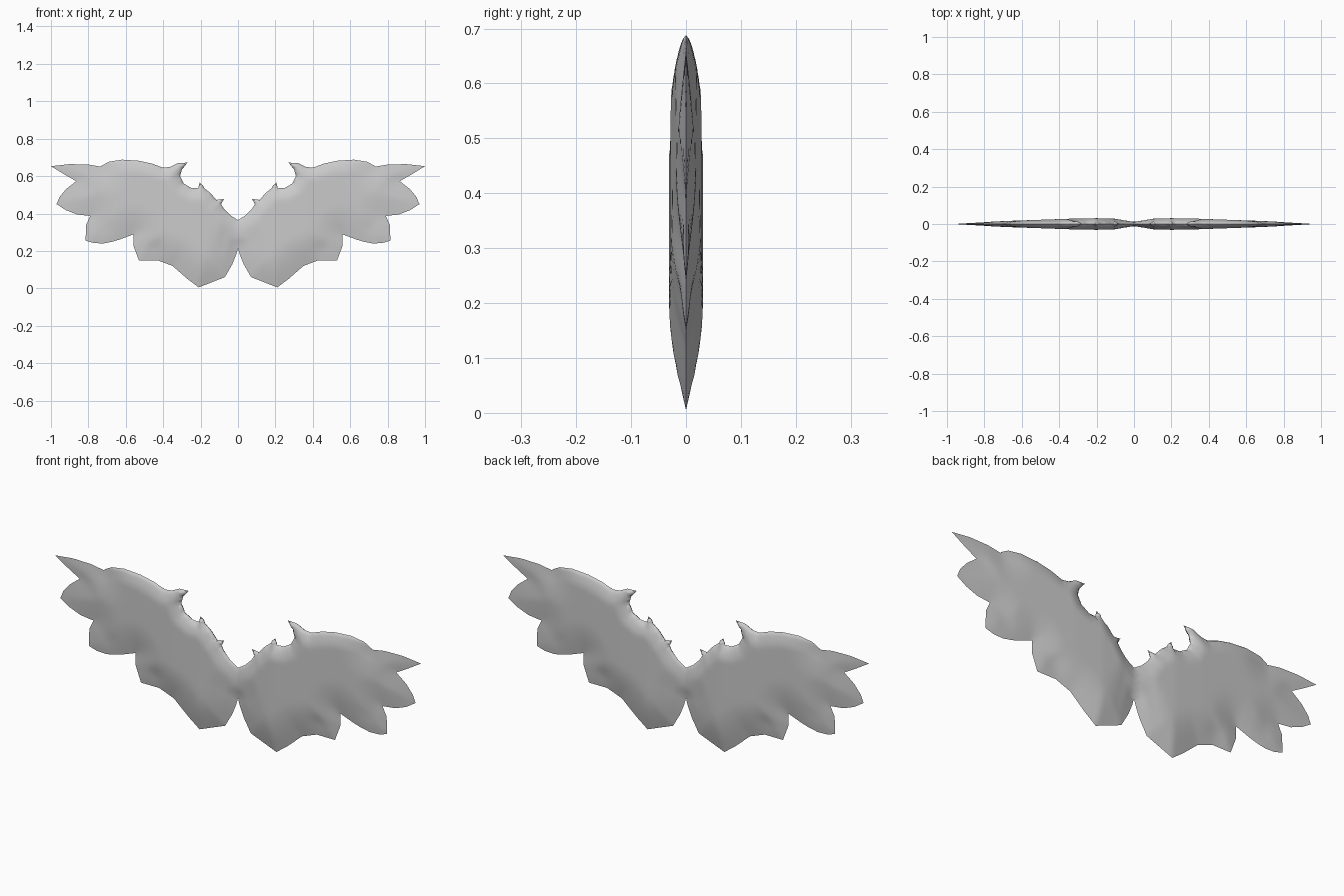
import bpy, math
from mathutils import Vector as V
from mathutils.geometry import delaunay_2d_cdt, intersect_point_line

if "Cube" in bpy.data.objects:
    bpy.data.objects.remove(bpy.data.objects["Cube"])

# Leading edge: centre, three hooked thorns, arched crest
LEADING = [(0, .365), (.04, .39), (.075, .425), (.09, .45), (.075, .478), (.115, .473),
           (.15, .512), (.18, .535), (.187, .55), (.205, .565), (.213, .535), (.25, .537), (.29, .56), (.31, .60),
           (.30, .635), (.27, .672), (.32, .67), (.36, .65), (.40, .645), (.46, .667),
           (.53, .682), (.62, .688), (.69, .677), (.73, .655)]
# Trailing edge: feather tips from the outermost down to the root
TRAILING = [(.73, .65), (.80, .662), (.90, .664), (1, .653), (.93, .61), (.865, .573), (.92, .53),
            (.955, .487), (.97, .45), (.92, .418), (.86, .395), (.79, .387), (.812, .34),
            (.815, .255), (.77, .242), (.72, .24), (.67, .25), (.63, .262), (.56, .288), (.56, .23),
            (.53, .15), (.43, .15), (.35, .12), (.27, .05), (.21, .005), (.07, .06),
            (.03, .13), (.01, .18), (0, .215)]
STEP = .02


def resample(points):
    out = []
    for a, b in zip(points, points[1:]):
        a, b = V(a), V(b)
        n = max(1, math.ceil((b - a).length / STEP))
        out += [a.lerp(b, i / n) for i in range(n)]
    return out


def edge_distance(p, line):
    best = 9
    for a, b in zip(line, line[1:]):
        q, t = intersect_point_line(p, V(a), V(b))
        t = min(1, max(0, t))
        best = min(best, (p - V(a).lerp(V(b), t)).length)
    return best


def inside(p, poly):
    hit = False
    for a, b in zip(poly, poly[1:] + poly[:1]):
        if (a[1] > p.y) != (b[1] > p.y):
            if p.x < a[0] + (p.y - a[1]) / (b[1] - a[1]) * (b[0] - a[0]):
                hit = not hit
    return hit


def interpolate(x, table):
    for (x0, y0), (x1, y1) in zip(table, table[1:]):
        if x <= x1:
            return y0 + (y1 - y0) * (x - x0) / (x1 - x0)
    return table[-1][1]


BODY = [(0, .012), (.04, .019), (.10, .028), (.20, .031), (.35, .028), (.60, .019),
        (.75, .014), (.90, .008), (1, .003)]
DENTS = [(.72, .32, .05), (.46, .20, .05)]


def half_thickness(p):
    # blunt leading edge, long knife-like taper toward the feather tips
    lead = min(1, edge_distance(p, LEADING) / .06) ** .5
    trail = math.sin(min(1, edge_distance(p, TRAILING) / .17) * math.pi / 2)
    if p.x < .1:
        short = min(1, edge_distance(p, TRAILING) / .06)
        trail = short + (trail - short) * p.x / .1
    t = interpolate(p.x, BODY) * lead * trail
    for x, z, r in DENTS:
        t *= 1 - .4 * math.exp(-((p.x - x) ** 2 + (p.y - z) ** 2) / r ** 2)
    return t


# Plan of one wing: boundary, blunt rim row and interior points
outline = LEADING + TRAILING
rim = resample(outline + [outline[0]])
count = len(rim)
points = list(rim)
lead_rim = resample(LEADING)
for a, b in zip(lead_rim, lead_rim[1:]):
    d = (b - a).normalized()
    for off in (.006, .014):
        p = (a + b) / 2 + V((d.y, -d.x)) * off
        if p.x > .004 and inside(p, outline) and edge_distance(p, LEADING) > off * .8:
            points.append(p)
for i in range(1, 50):
    for j in range(0, 40):
        p = V((i * STEP + (j % 2) * STEP / 2, j * STEP * .87))
        if (inside(p, outline) and edge_distance(p, LEADING) > .022
                and edge_distance(p, TRAILING) > .008):
            points.append(p)
flat, _, tris, *_ = delaunay_2d_cdt(
    points, [(i, (i + 1) % count) for i in range(count)], [], 1, 1e-5)

# Inflate the plan to a front and a back skin sharing the rim
verts, front, back = [], [], []
for p in flat:
    edge = min(edge_distance(p, LEADING), edge_distance(p, TRAILING)) < 1e-4
    t = 0 if edge else half_thickness(p)
    front.append(len(verts))
    verts.append((p.x, -t, p.y))
    if t > 0:
        verts.append((p.x, t, p.y))
    back.append(len(verts) - 1)
faces = []
for a, b, c in tris:
    u, v = flat[b] - flat[a], flat[c] - flat[a]
    if u.x * v.y - u.y * v.x < 0:
        b, c = c, b
    for f in ([front[a], front[b], front[c]], [back[a], back[c], back[b]]):
        if f not in faces[-1:]:
            faces.append(f)

mesh = bpy.data.meshes.new("wings")
mesh.from_pydata(verts, [], faces)
mesh.validate()
wings = bpy.data.objects.new("wings", mesh)
bpy.context.collection.objects.link(wings)
grey = bpy.data.materials.new("light grey")
grey.diffuse_color = (.6, .6, .6, 1)
grey.use_nodes = True
grey.node_tree.nodes["Principled BSDF"].inputs["Base Color"].default_value = grey.diffuse_color
mesh.materials.append(grey)

# Smooth skin, opposite wing by mirroring
bpy.context.view_layer.objects.active = wings
wings.select_set(True)
bpy.ops.object.shade_smooth_by_angle(angle=math.radians(60))
mirror = wings.modifiers.new("opposite wing", 'MIRROR')
mirror.use_axis[0] = True
mirror.merge_threshold = .0005
